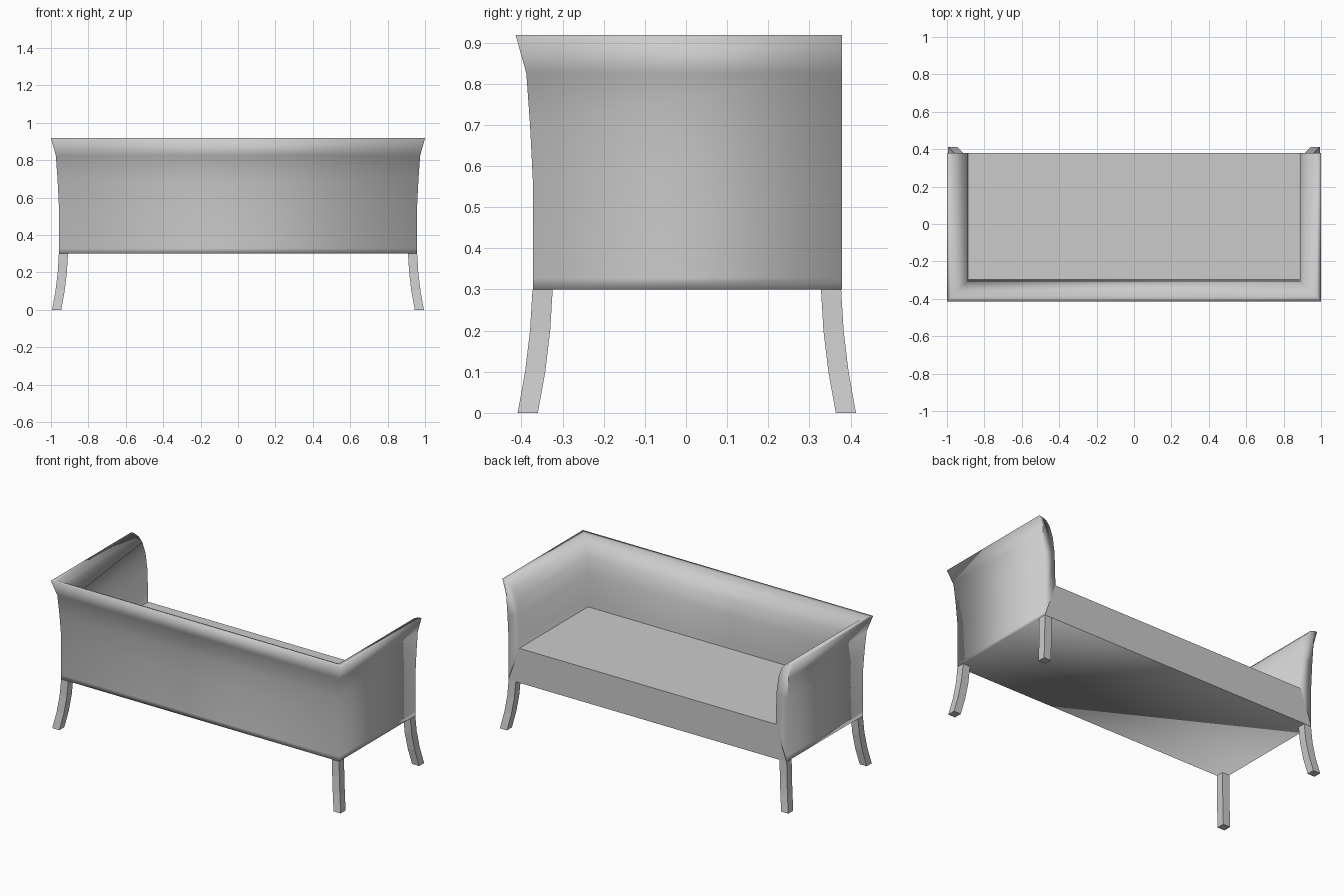
import bpy, bmesh

cube = bpy.data.objects.get("Cube")
if cube:
    bpy.data.objects.remove(cube, do_unlink=True)

grey = bpy.data.materials.new("plain_grey")
grey.use_nodes = True
colour = (0.6, 0.6, 0.6, 1)
grey.diffuse_color = colour
grey.node_tree.nodes["Principled BSDF"].inputs["Base Color"].default_value = colour


def finish(name, bm, smooth_faces):
    """Turn a bmesh into a named object with the shared material."""
    bmesh.ops.recalc_face_normals(bm, faces=bm.faces)
    for face in smooth_faces:
        face.smooth = True
    mesh = bpy.data.meshes.new(name)
    bm.to_mesh(mesh)
    bm.free()
    mesh.materials.append(grey)
    bpy.context.collection.objects.link(bpy.data.objects.new(name, mesh))


def bridge(bm, a, b, closed):
    """Join two matching rows of vertices with quads."""
    n = len(a)
    return [bm.faces.new((a[i], a[(i + 1) % n], b[(i + 1) % n], b[i]))
            for i in range(n if closed else n - 1)]


HALF_X, BACK_Y, OPEN_Y, BASE_Z = 0.958, 0.372, 0.379, 0.30

# Wall section (outward offset, height): up the outside, over the rounded rim,
# then down the nearly upright inside to the seat
section = [(0, BASE_Z), (0, 0.328), (0, 0.56), (0.007, 0.70), (0.016, 0.825),
           (0.042, 0.918), (0.018, 0.915), (-0.008, 0.904), (-0.033, 0.876),
           (-0.055, 0.815), (-0.068, 0.72), (-0.073, 0.56), (-0.074, 0.515)]

# Upholstered body: back and arms swept as one mitred U, closed by the seat
bm = bmesh.new()
rows = []
for sx, at_back in ((-1, False), (-1, True), (1, True), (1, False)):
    rows.append([bm.verts.new((sx * (HALF_X + o),
                               -(BACK_Y + o) if at_back else OPEN_Y, z))
                 for o, z in section])
smooth = []
for a, b in zip(rows, rows[1:]):
    smooth += bridge(bm, a, b, False)

# Arm ends and underside
for row in (rows[0], rows[-1]):
    smooth.append(bm.faces.new(row))
smooth.append(bm.faces.new([row[0] for row in rows]))

# Seat top and its flat front
bm.faces.new([row[-1] for row in rows])
bm.faces.new((rows[0][-1], rows[-1][-1], rows[-1][0], rows[0][0]))
finish("body_and_seat", bm, smooth)

# Square sabre legs: (outward splay, height) from top to foot
splay = [(0, BASE_Z), (0.006, 0.20), (0.018, 0.10), (0.036, 0)]
THICK = 0.049
for sx, side in ((1, "left"), (-1, "right")):
    for sy, end, top_y in ((-1, "front", 0.373), (1, "rear", 0.377)):
        bm = bmesh.new()
        rings = []
        for o, z in splay:
            x, y = HALF_X + o, top_y + o
            rings.append([bm.verts.new((sx * (x - dx), sy * (y - dy), z))
                          for dx, dy in ((0, 0), (THICK, 0), (THICK, THICK), (0, THICK))])
        for a, b in zip(rings, rings[1:]):
            bridge(bm, a, b, True)
        bm.faces.new(rings[0])
        bm.faces.new(rings[-1])
        finish(f"{end}_{side}_leg", bm, [])
